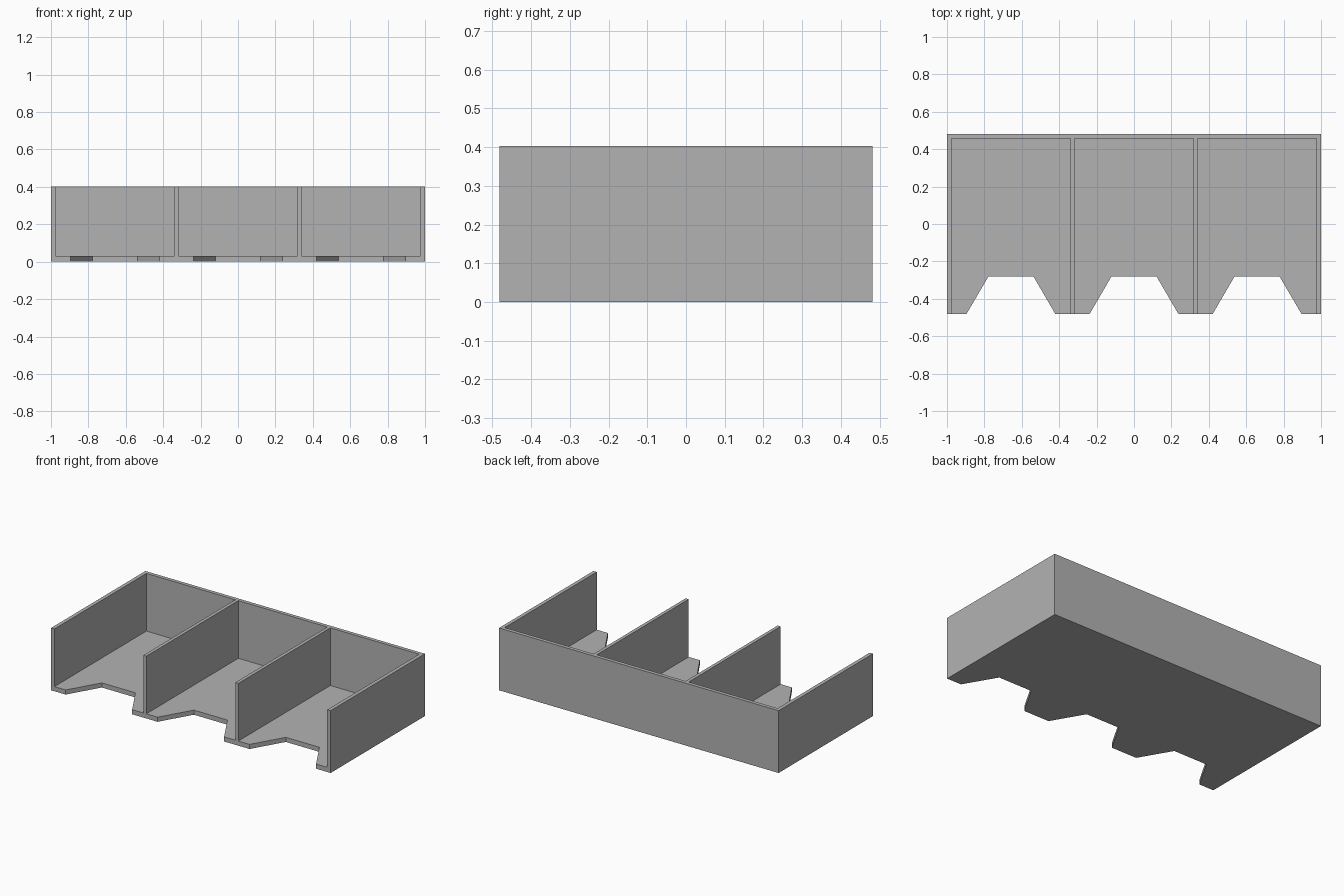
import bpy
import bmesh

if "Cube" in bpy.data.objects:
    bpy.data.objects.remove(bpy.data.objects["Cube"], do_unlink=True)

HALF_X, HALF_Y, HEIGHT = 1.0, 0.482, 0.403
FLOOR, WALL = 0.03, 0.024
PITCH = 0.658            # spacing of the three bays
NOTCH_Y = -0.28          # depth of the front cut-outs
DIVIDER, DIVIDER_HALF = 0.329, 0.011

grey = bpy.data.materials.new("plain grey")
grey.use_nodes = True
colour = (0.45, 0.45, 0.45, 1)
grey.diffuse_color = colour
grey.node_tree.nodes["Principled BSDF"].inputs["Base Color"].default_value = colour


def prism(name, outline, z0, z1):
    """Extrude a plan outline into a solid."""
    bm = bmesh.new()
    face = bm.faces.new([bm.verts.new((x, y, z0)) for x, y in outline])
    top = bmesh.ops.extrude_face_region(bm, geom=[face])["geom"]
    verts = [v for v in top if isinstance(v, bmesh.types.BMVert)]
    bmesh.ops.translate(bm, verts=verts, vec=(0, 0, z1 - z0))
    bmesh.ops.recalc_face_normals(bm, faces=bm.faces)
    mesh = bpy.data.meshes.new(name)
    bm.to_mesh(mesh)
    bm.free()
    mesh.materials.append(grey)
    obj = bpy.data.objects.new(name, mesh)
    bpy.context.collection.objects.link(obj)
    return obj


# Floor with a tapered finger notch at the front of each bay
plan = [(-HALF_X, HALF_Y), (-HALF_X, -HALF_Y)]
for c in (-PITCH, 0, PITCH):
    plan += [(c - 0.238, -HALF_Y), (c - 0.12, NOTCH_Y),
             (c + 0.12, NOTCH_Y), (c + 0.238, -HALF_Y)]
plan += [(HALF_X, -HALF_Y), (HALF_X, HALF_Y)]
tray = prism("tray", plan, 0, FLOOR)

# Comb-shaped walls: back, two sides and two dividers
inner = HALF_Y - WALL
comb = [(HALF_X, HALF_Y), (-HALF_X, HALF_Y)]
for x0, x1 in ((-HALF_X, -HALF_X + WALL),
               (-DIVIDER - DIVIDER_HALF, -DIVIDER + DIVIDER_HALF),
               (DIVIDER - DIVIDER_HALF, DIVIDER + DIVIDER_HALF),
               (HALF_X - WALL, HALF_X)):
    comb += [(x0, inner), (x0, -HALF_Y), (x1, -HALF_Y), (x1, inner)]
# The outermost corners lie on the straight sides, so drop them
comb = [p for p in comb if not (abs(p[0]) == HALF_X and p[1] == inner)]
walls = prism("walls", comb, FLOOR, HEIGHT)

# Fuse walls and floor into one seamless tray
union = tray.modifiers.new("fuse walls", 'BOOLEAN')
union.operation = 'UNION'
union.solver = 'EXACT'
union.object = walls
bpy.context.view_layer.objects.active = tray
bpy.ops.object.modifier_apply(modifier=union.name)
bpy.data.objects.remove(walls, do_unlink=True)

# Merge coplanar faces
bm = bmesh.new()
bm.from_mesh(tray.data)
bmesh.ops.dissolve_limit(bm, angle_limit=0.01, verts=bm.verts, edges=bm.edges)
bm.to_mesh(tray.data)
bm.free()
